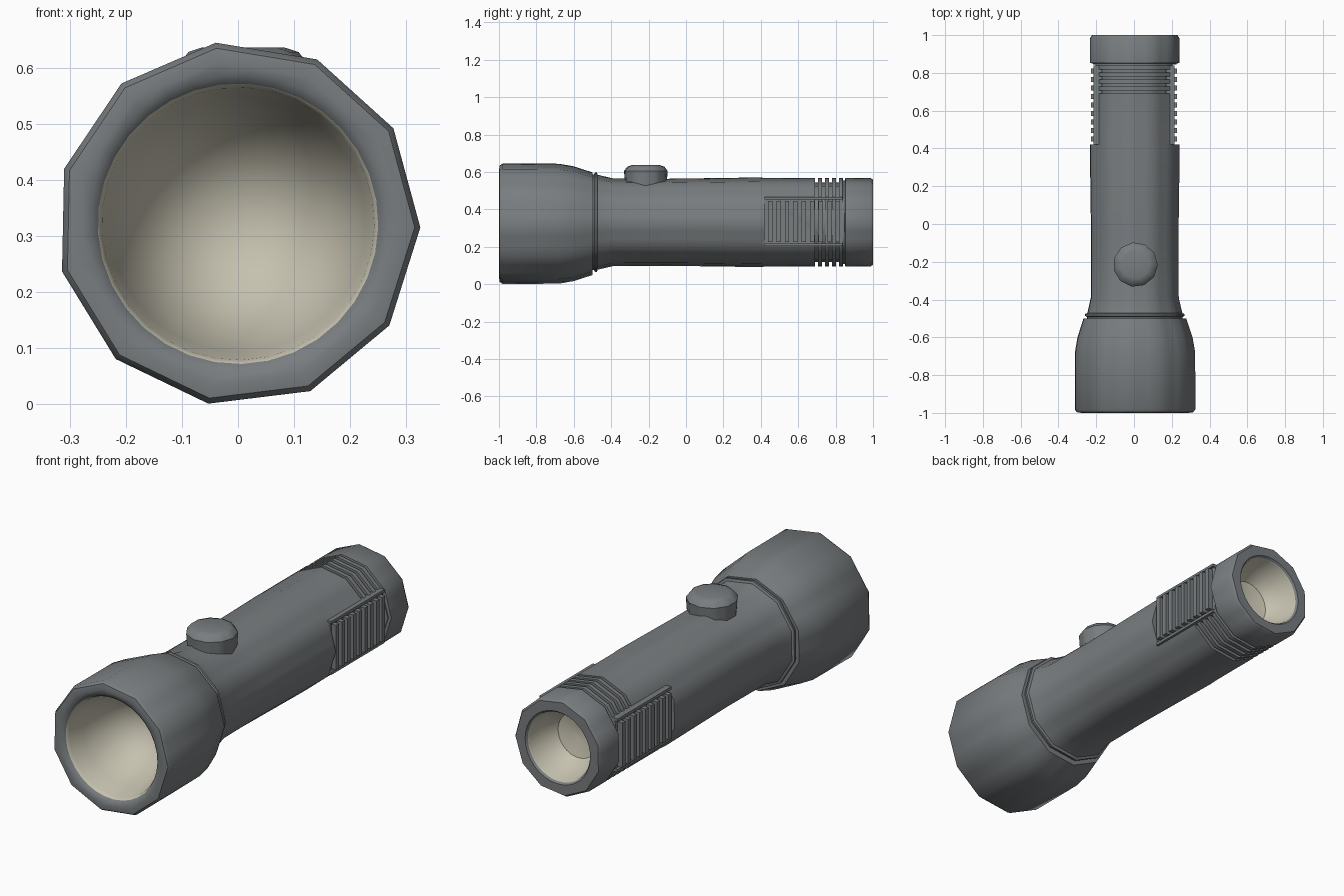
import bpy
import bmesh
from math import cos, sin, pi, radians

cube = bpy.data.objects.get("Cube")
if cube:
    bpy.data.objects.remove(cube, do_unlink=True)


def material(name, rgb):
    m = bpy.data.materials.new(name)
    m.use_nodes = True
    m.diffuse_color = (*rgb, 1)
    bsdf = m.node_tree.nodes["Principled BSDF"]
    bsdf.inputs["Base Color"].default_value = (*rgb, 1)
    bsdf.inputs["Roughness"].default_value = 0.7
    return m


GREY = material("casing grey", (0.19, 0.205, 0.213))
CREAM = material("reflector cream", (0.56, 0.535, 0.43))
SIDES, SUB = 11, 3          # eleven flat sides, each split for round openings
PHASE = radians(97)


def finish(name, bm, smooth=True):
    bmesh.ops.recalc_face_normals(bm, faces=bm.faces)
    mesh = bpy.data.meshes.new(name)
    bm.to_mesh(mesh)
    bm.free()
    ob = bpy.data.objects.new(name, mesh)
    bpy.context.collection.objects.link(ob)
    mesh.materials.append(GREY)
    mesh.materials.append(CREAM)
    if smooth:
        shade(ob)
    return ob


def shade(ob):
    bpy.ops.object.select_all(action="DESELECT")
    ob.select_set(True)
    bpy.context.view_layer.objects.active = ob
    bpy.ops.object.shade_smooth_by_angle(angle=radians(36))


def lathe(name, profile, place, smooth=True):
    """Closed turned solid; profile rows are (height, radius, kind).
    Kind 'flat' follows the eleven-sided outline, 'round' a circle,
    'cream' a circle whose band is cream."""
    bm = bmesh.new()
    n = SIDES * SUB
    half = pi / SIDES
    rings = []
    for h, r, kind in profile:
        ring = []
        for i in range(n):
            a = 2 * pi * i / n
            k = 1
            if kind == "flat":
                k = cos(half) / cos(a % (2 * half) - half)
            ring.append(bm.verts.new(place(r * k, a + PHASE, h)))
        rings.append(ring)
    for j in range(len(rings) - 1):
        for i in range(n):
            k = (i + 1) % n
            f = bm.faces.new((rings[j][i], rings[j][k], rings[j + 1][k], rings[j + 1][i]))
            f.material_index = int("cream" in (profile[j][2], profile[j + 1][2]))
    for ring, row in ((rings[0], profile[0]), (rings[-1], profile[-1])):
        bm.faces.new(ring).material_index = int(row[2] == "cream")
    return finish(name, bm, smooth)


def along(z):
    return lambda r, a, h: (r * cos(a), h, z + r * sin(a))


def box(name, x, y, z, smooth=False):
    bm = bmesh.new()
    bmesh.ops.create_cube(bm, size=1)
    for v in bm.verts:
        v.co = [lo + (c + 0.5) * (hi - lo) for c, (lo, hi) in zip(v.co, (x, y, z))]
    return finish(name, bm, smooth)


# Lamp head with rolled lip and reflector bowl
lathe("lamp_head", [
    (-0.5, 0.2, "flat"), (-0.5, 0.277, "flat"), (-0.53, 0.287, "flat"),
    (-0.6, 0.31, "flat"), (-0.68, 0.324, "flat"), (-0.98, 0.325, "flat"),
    (-0.996, 0.315, "flat"), (-1, 0.29, "flat"), (-0.995, 0.265, "round"),
    (-0.985, 0.25, "round"), (-0.97, 0.243, "cream"), (-0.88, 0.228, "cream"),
    (-0.77, 0.19, "cream"), (-0.69, 0.135, "cream"), (-0.65, 0.07, "cream"),
    (-0.64, 0.02, "cream")], along(0.322))

# Barrel, with seam collar, finger grooves, tail cap and hollow tail
barrel = [(-0.55, 0.2, "flat"), (-0.55, 0.258, "flat"), (-0.492, 0.258, "flat"),
          (-0.486, 0.268, "flat"), (-0.476, 0.268, "flat"), (-0.472, 0.256, "flat"),
          (-0.39, 0.237, "flat"), (-0.1, 0.235, "flat"), (0.38, 0.242, "flat"),
          (0.42, 0.24, "flat")]
for i in range(4):
    y = 0.69 + 0.037 * i
    barrel += [(y, 0.24, "flat"), (y, 0.215, "flat"),
               (y + 0.016, 0.215, "flat"), (y + 0.016, 0.24, "flat")]
barrel += [(0.838, 0.24, "flat"), (0.84, 0.226, "flat"), (0.85, 0.226, "flat"),
           (0.852, 0.24, "flat"), (0.985, 0.24, "flat"), (1, 0.23, "flat"),
           (1, 0.178, "round"), (0.99, 0.17, "round"), (0.985, 0.168, "cream"),
           (0.9, 0.155, "cream"), (0.84, 0.11, "cream"), (0.82, 0.03, "cream")]
body = lathe("barrel", barrel, along(0.33), False)

# Flat side recesses with raised ribs and edge rails
GRIP_Z = (0.21, 0.46)
for side, label in ((1, "left"), (-1, "right")):
    def span(a, b):
        return tuple(sorted((side * a, side * b)))
    cutter = box("grip_cutter", span(0.203, 0.4), (0.42, 0.845), GRIP_Z)
    cutter.hide_render = True
    mod = body.modifiers.new("grip recess", "BOOLEAN")
    mod.object, mod.operation, mod.solver = cutter, "DIFFERENCE", "EXACT"
    bpy.context.view_layer.objects.active = body
    bpy.ops.object.modifier_apply(modifier=mod.name)
    bpy.data.objects.remove(cutter, do_unlink=True)
    for i in range(9):
        y = 0.438 + 0.045 * i
        box(f"{label}_grip_rib_{i + 1}", span(0.195, 0.228), (y, y + 0.024), (0.225, 0.445))
    for z in GRIP_Z:
        box(f"{label}_grip_rail", span(0.17, 0.214), (0.42, 0.838), (z - 0.007, z + 0.007))
shade(body)

# Push button
lathe("push_button", [
    (0.52, 0.112, "flat"), (0.58, 0.116, "flat"), (0.605, 0.118, "flat"),
    (0.628, 0.1, "flat"), (0.636, 0.075, "flat")],
    lambda r, a, h: (0.008 + r * cos(a), -0.215 + r * sin(a), h))
